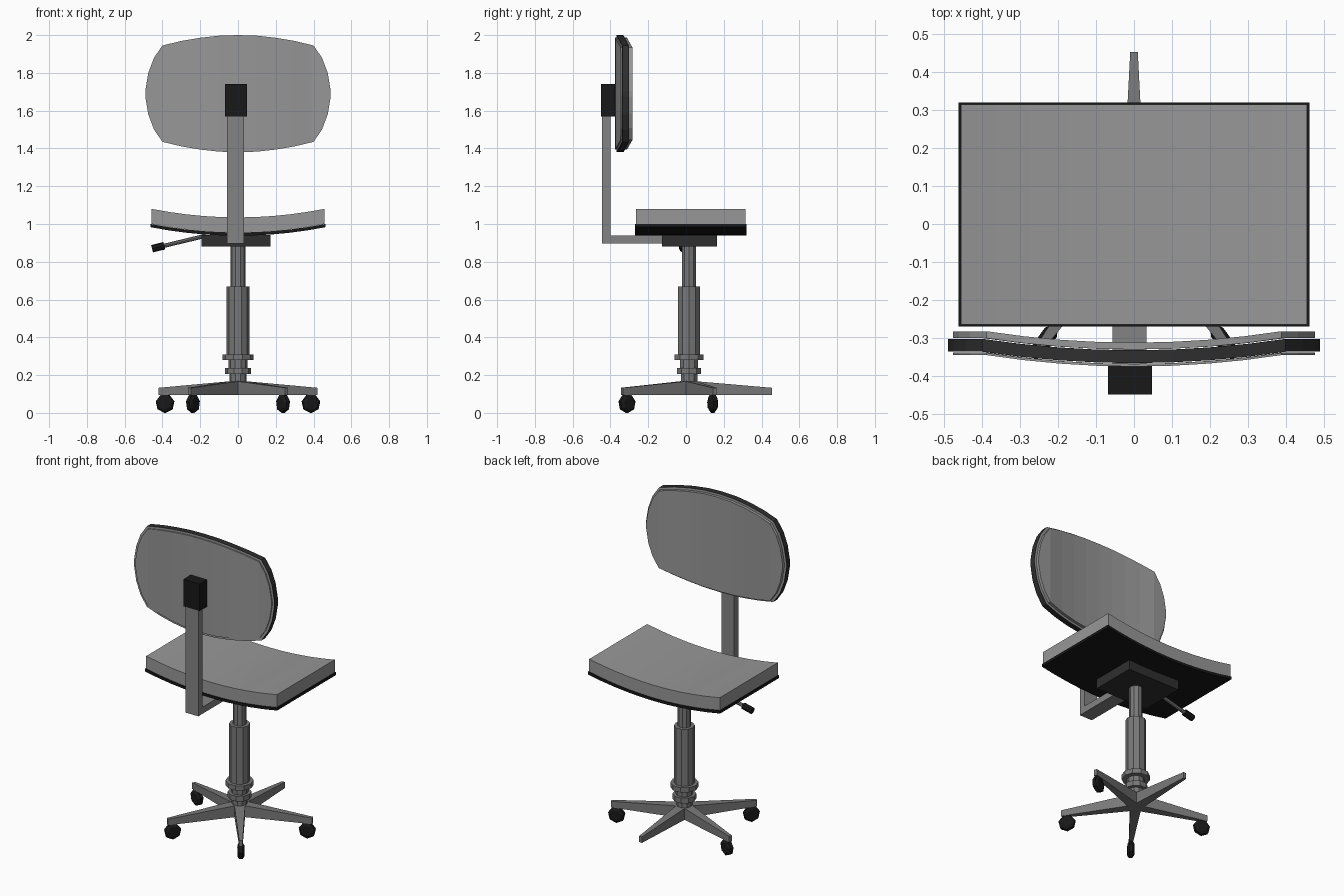
import bpy, bmesh
from math import sin, cos, pi, radians
from mathutils import Vector, Matrix

if "Cube" in bpy.data.objects:
    bpy.data.objects.remove(bpy.data.objects["Cube"])


def mat(name, v):
    m = bpy.data.materials.new(name)
    m.diffuse_color = (v, v, v, 1)
    m.use_nodes = True
    m.node_tree.nodes["Principled BSDF"].inputs["Base Color"].default_value = m.diffuse_color
    return m


BLACK = mat("black_plastic", 0.009)
DARK = mat("dark_metal", 0.028)
FABRIC = mat("grey_fabric", 0.31)
STEEL = mat("grey_steel", 0.23)
COLUMN = mat("column_steel", 0.19)
CY = 0.016  # column axis in y


def finish(name, bm, material):
    bmesh.ops.recalc_face_normals(bm, faces=bm.faces)
    me = bpy.data.meshes.new(name)
    bm.to_mesh(me)
    bm.free()
    ob = bpy.data.objects.new(name, me)
    bpy.context.collection.objects.link(ob)
    me.materials.append(material)
    return ob


def prism(name, profile, place, lo, hi, material):
    """Extrude a closed 2D profile from lo to hi; place(a, b, t) gives 3D."""
    bm = bmesh.new()
    r0, r1 = ([bm.verts.new(place(a, b, t)) for a, b in profile] for t in (lo, hi))
    n = len(profile)
    for i in range(n):
        j = (i + 1) % n
        bm.faces.new((r0[i], r0[j], r1[j], r1[i]))
    bm.faces.new(r0)
    bm.faces.new(r1)
    return finish(name, bm, material)


def box(name, x, y, z, material):
    rect = [(x[0], y[0]), (x[1], y[0]), (x[1], y[1]), (x[0], y[1])]
    return prism(name, rect, lambda a, b, t: (a, b, t), *z, material)


def lathe(name, profile, sides, matrix, material):
    """Spin (radius, height) points around local z, closed at both ends."""
    bm = bmesh.new()
    rings = [[bm.verts.new(matrix @ Vector((r * cos(2 * pi * k / sides),
                                            r * sin(2 * pi * k / sides), h)))
              for k in range(sides)] for r, h in profile]
    for a, b in zip(rings, rings[1:]):
        for k in range(sides):
            j = (k + 1) % sides
            bm.faces.new((a[k], a[j], b[j], b[k]))
    bm.faces.new(rings[0])
    bm.faces.new(rings[-1])
    return finish(name, bm, material)


# Seat: curved cushion on a thin black shell
def seat_layer(name, half, y, z0, z1, material):
    xs = [half * (i / 5 - 1) for i in range(11)]
    rise = lambda x: 0.045 * (x / half) ** 2
    prof = [(x, z0 + rise(x)) for x in xs] + [(x, z1 + rise(x)) for x in reversed(xs)]
    prism(name, prof, lambda a, b, t: (a, t, b), *y, material)


seat_layer("seat_cushion", 0.457, (-0.265, 0.315), 0.955, 1.035, FABRIC)
seat_layer("seat_shell", 0.463, (-0.27, 0.32), 0.938, 0.955, BLACK)

# Backrest: rounded outline bent around y, lofted in layers
HALF = [(0, .31), (.1, .307), (.2, .296), (.3, .279), (.4, .255), (.445, .19), (.475, .11), (.491, .015)]
COLS = [(-x, h) for x, h in reversed(HALF[1:])] + HALF


def backrest_layer(name, layers, material):
    """layers: (y, inset?) rings; both ends are capped with column strips."""
    bm = bmesh.new()
    rings = []
    for y, inset in layers:
        sx, sz = (0.972, 0.957) if inset else (1, 1)
        pts = []
        for sign, cols in ((1, COLS), (-1, COLS[::-1])):
            for x, h in cols:
                bend = 0.03 * min(1, abs(x) / 0.4) ** 2
                pts.append(bm.verts.new((x * sx, y + bend, 1.69 + sign * h * sz)))
        rings.append(pts)
    n = len(rings[0])
    for a, b in zip(rings, rings[1:]):
        for i in range(n):
            j = (i + 1) % n
            bm.faces.new((a[i], a[j], b[j], b[i]))
    for r in (rings[0], rings[-1]):
        for i in range(len(COLS) - 1):
            bm.faces.new((r[i], r[i + 1], r[n - 2 - i], r[n - 1 - i]))
    finish(name, bm, material)


backrest_layer("backrest_edge_band", [(-0.367, False), (-0.333, False)], DARK)
backrest_layer("backrest_pad", [(-0.331, False), (-0.331, True), (-0.313, True)], FABRIC)
backrest_layer("backrest_rear_panel", [(-0.376, True), (-0.369, True), (-0.369, False)], FABRIC)

# L-shaped back support and its bracket
ell = [(-0.444, 0.898), (-0.12, 0.898), (-0.12, 0.94), (-0.40, 0.94), (-0.40, 1.60), (-0.444, 1.60)]
prism("back_support", ell, lambda a, b, t: (t, a, b), -0.057, 0.033, STEEL)
box("backrest_bracket", (-0.068, 0.047), (-0.45, -0.37), (1.57, 1.74), BLACK)

# Tilt mechanism under the seat
box("tilt_mechanism", (-0.194, 0.173), (-0.127, 0.164), (0.882, 0.943), DARK)

# Height lever: thin rod with a black grip
start, mid, end = Vector((-0.17, -0.012, 0.938)), Vector((-0.39, -0.016, 0.885)), Vector((-0.455, -0.016, 0.869))


def rod(name, a, b, r, material):
    d = b - a
    m = Matrix.Translation(a) @ d.to_track_quat('Z', 'Y').to_matrix().to_4x4()
    lathe(name, [(r, 0), (r, d.length)], 8, m, material)


rod("lever_rod", start, mid, 0.011, COLUMN)
rod("lever_grip", mid, end, 0.02, BLACK)

# Gas column with collars
lathe("column", [(0.046, 0.15), (0.046, 0.205), (0.068, 0.205), (0.068, 0.238), (0.05, 0.238),
                 (0.05, 0.28), (0.081, 0.28), (0.081, 0.31), (0.06, 0.31), (0.06, 0.67),
                 (0.039, 0.67), (0.039, 0.89)], 10, Matrix.Translation((0, CY, 0)), COLUMN)

# Five-star base: hub and tapered arms
lathe("base_hub", [(0.052, 0.095), (0.052, 0.166)], 5,
      Matrix.Translation((0, CY, 0)) @ Matrix.Rotation(radians(54), 4, 'Z'), COLUMN)
side = [(0.03, 0.095), (0.438, 0.095), (0.438, 0.133), (0.03, 0.168)]
for k in range(5):
    ang = radians(90 + 72 * k)
    turn = Matrix.Translation((0, CY, 0)) @ Matrix.Rotation(ang, 4, 'Z')

    def place(r, z, t):
        return turn @ Vector((r, t * (0.031 - 0.021 * (r - 0.03) / 0.408), z))
    prism(f"base_arm_{k + 1}", side, place, -1, 1, COLUMN)
    # Casters roll along the arm; the arm pointing to +y has none
    if k:
        axle = turn @ Matrix.Translation((0.406, 0, 0.05)) @ Matrix.Rotation(pi / 2, 4, 'X') \
            @ Matrix.Rotation(-pi / 2, 4, 'Z')
        lathe(f"caster_{k}", [(0.034, -0.02), (0.05, -0.01), (0.05, 0.01), (0.034, 0.02)], 7, axle, BLACK)
